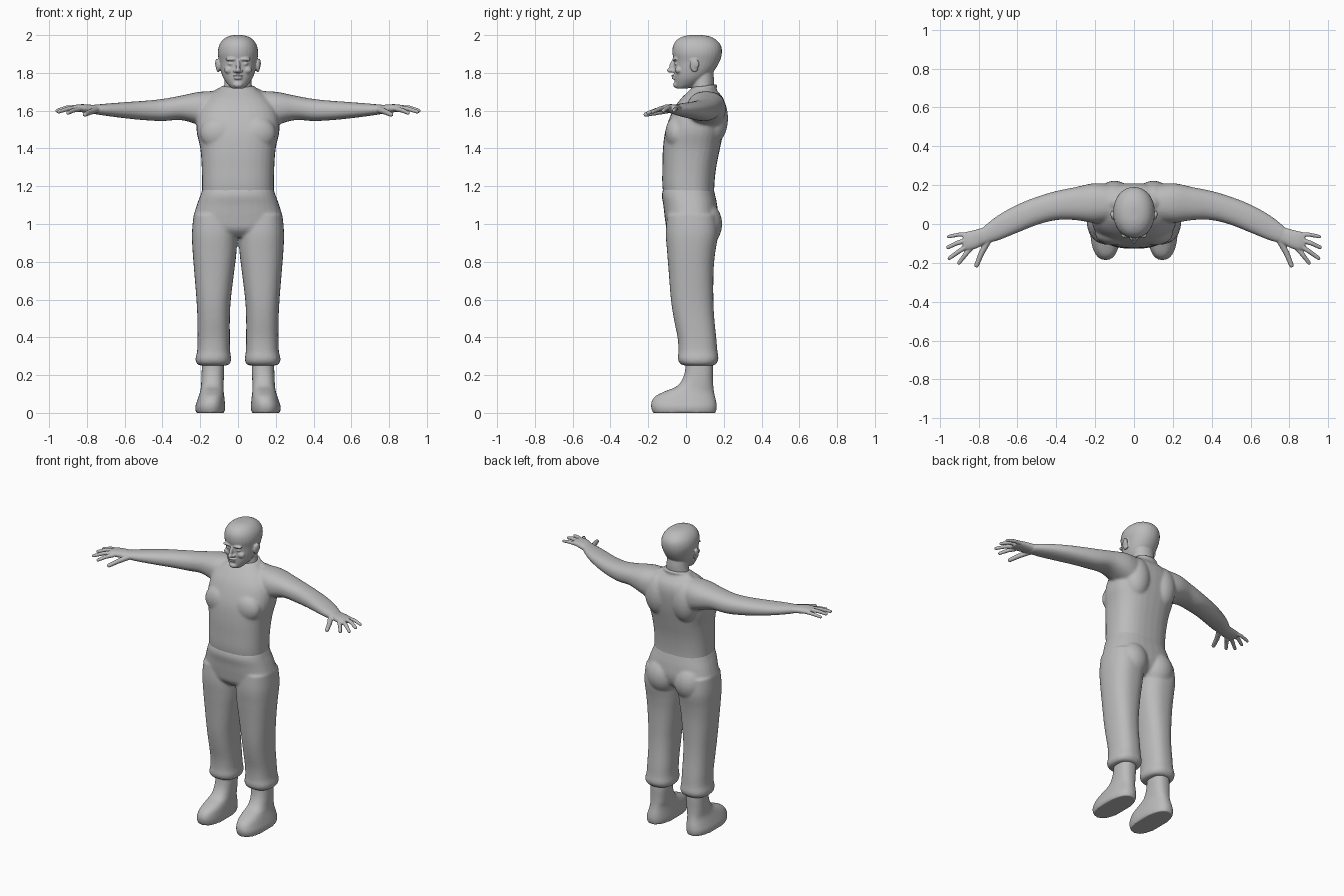
import bpy
import bmesh
import math
from mathutils import Matrix, Vector

if "Cube" in bpy.data.objects:
    bpy.data.objects.remove(bpy.data.objects["Cube"], do_unlink=True)

grey = bpy.data.materials.new("plain grey")
grey.use_nodes = True
grey.diffuse_color = (0.5, 0.5, 0.5, 1)
grey.node_tree.nodes["Principled BSDF"].inputs["Base Color"].default_value = (0.5, 0.5, 0.5, 1)

SIDES = (1, -1)


def smooth_rows(rows, steps=4):
    """Catmull-Rom interpolation between the given sections."""
    out = []
    for i in range(len(rows) - 1):
        quad = [rows[max(i - 1, 0)], rows[i], rows[i + 1], rows[min(i + 2, len(rows) - 1)]]
        for k in range(steps):
            t = k / steps
            out.append([b + 0.5 * t * (c - a + t * (2*a - 5*b + 4*c - d + t * (3*(b - c) + d - a)))
                        for a, b, c, d in zip(*quad)])
    return out + [rows[-1]]


def loft(bm, rows, axis="z", s=1, power=2.3, count=32):
    """Rows are (position, a0, a1, b0, b1): spans of x, y along z, or of y, z along x."""
    rings = []
    for p, a0, a1, b0, b1 in smooth_rows(rows):
        ring = []
        for i in range(count):
            t = math.tau * i / count
            c, d = math.cos(t), math.sin(t)
            a = (a0 + a1) / 2 + (a1 - a0) / 2 * math.copysign(abs(c) ** (2 / power), c)
            b = (b0 + b1) / 2 + (b1 - b0) / 2 * math.copysign(abs(d) ** (2 / power), d)
            x, y, z = (a, b, p) if axis == "z" else (p, a, b)
            ring.append(bm.verts.new((s * x, y, z)))
        rings.append(ring)
    for low, high in zip(rings, rings[1:]):
        for i in range(count):
            j = (i + 1) % count
            bm.faces.new((low[i], low[j], high[j], high[i]))
    bm.faces.new(rings[0][::-1])
    bm.faces.new(rings[-1])


def centred(rows):
    """Turn (z, half width, front, back) into full sections."""
    return [(z, -w, w, f, b) for z, w, f, b in rows]


def blob(bm, centre, radii, tilt=0.0):
    m = Matrix.Translation(centre) @ Matrix.Rotation(tilt, 4, "X") @ Matrix.Diagonal((*radii, 1))
    bmesh.ops.create_uvsphere(bm, u_segments=24, v_segments=14, radius=1, matrix=m)


def finger(bm, points, radius, s):
    """Chain of tapered joints with round knuckles."""
    pts = [Vector((s * x, y, z)) for x, y, z in points]
    for i, (a, b) in enumerate(zip(pts, pts[1:])):
        r0, r1 = radius * (1 - 0.14 * i), radius * (0.86 - 0.14 * i)
        turn = (b - a).to_track_quat("Z", "Y").to_matrix().to_4x4()
        bmesh.ops.create_cone(bm, cap_ends=True, segments=14, radius1=r0, radius2=r1,
                              depth=(b - a).length, matrix=Matrix.Translation((a + b) / 2) @ turn)
        blob(bm, b, (r1, r1, r1))


def finish(bm, name, voxel, passes):
    """Fuse the overlapping volumes into one smooth skin."""
    bmesh.ops.recalc_face_normals(bm, faces=bm.faces)
    mesh = bpy.data.meshes.new(name)
    bm.to_mesh(mesh)
    bm.free()
    mesh.materials.append(grey)
    obj = bpy.data.objects.new(name, mesh)
    bpy.context.collection.objects.link(obj)
    remesh = obj.modifiers.new("fuse", "REMESH")
    remesh.mode = "VOXEL"
    remesh.voxel_size = voxel
    remesh.use_smooth_shade = True
    relax = obj.modifiers.new("relax", "SMOOTH")
    relax.factor = 0.5
    relax.iterations = passes


# Shirt: torso, sleeves, shoulder blades and collar
bm = bmesh.new()
loft(bm, centred([(1.10, .19, -.11, .15), (1.2, .19, -.125, .15), (1.3, .192, -.125, .16),
                  (1.4, .2, -.122, .18), (1.5, .22, -.108, .2), (1.6, .21, -.07, .21),
                  (1.66, .17, -.03, .2), (1.70, .12, .01, .17), (1.73, .07, .04, .145)]), power=2.5)
for s in SIDES:
    loft(bm, [(.08, .01, .2, 1.47, 1.705), (.2, .005, .21, 1.52, 1.70), (.3, .02, .19, 1.55, 1.68),
              (.4, .02, .17, 1.545, 1.662), (.5, -.005, .14, 1.55, 1.652),
              (.6, -.045, .1, 1.56, 1.645), (.7, -.085, .045, 1.573, 1.637),
              (.78, -.105, -.018, 1.585, 1.63)], "x", s)
    blob(bm, (s * .1, .14, 1.56), (.09, .083, .14))
    blob(bm, (s * .1, -.05, 1.48), (.1, .06, .09))
    blob(bm, (s * .07, .11, 1.67), (.075, .05, .055))
collar = []
for i in range(24):
    t = math.tau * i / 24
    front = max(0, -math.sin(t))
    collar.append(Vector((.083 * math.cos(t), .085 + .072 * math.sin(t),
                          1.72 + .012 * math.sin(t) - .03 * front ** 3)))
for a, b in zip(collar, collar[1:] + collar[:1]):
    finger(bm, [a, b], .011, 1)
finish(bm, "shirt", .008, 6)

# Trousers: hips, seat, legs and gathered cuffs
bm = bmesh.new()
loft(bm, centred([(1.19, .186, -.12, .145), (1.15, .2, -.128, .155), (1.1, .218, -.12, .165),
                  (1.03, .236, -.112, .17), (.97, .22, -.1, .15), (.93, .1, -.06, .1)]), power=2.5)
for s in SIDES:
    loft(bm, [(1.05, .02, .235, -.1, .16), (.95, .006, .244, -.107, .17), (.85, .008, .24, -.1, .155),
              (.75, .02, .232, -.092, .146), (.6, .038, .22, -.08, .145), (.5, .043, .215, -.065, .15),
              (.4, .043, .214, -.045, .16), (.33, .042, .216, -.04, .166), (.285, .036, .225, -.043, .172),
              (.258, .045, .216, -.028, .158), (.25, .07, .19, 0, .14)], s=s, power=2.4)
    blob(bm, (s * .1, .095, 1.0), (.105, .097, .12))
finish(bm, "trousers", .008, 6)

# Shoes with rounded toes and ankle shafts
for s, label in zip(SIDES, ("left", "right")):
    bm = bmesh.new()
    loft(bm, [(0, .072, .222, -.175, .158), (.03, .068, .226, -.185, .163), (.06, .07, .218, -.182, .16),
              (.09, .073, .208, -.16, .153), (.115, .076, .2, -.11, .148), (.14, .076, .196, -.05, .145),
              (.18, .075, .194, -.018, .143), (.23, .073, .192, -.004, .143), (.29, .075, .19, 0, .14)],
         s=s, power=2.4)
    finish(bm, label + "_shoe", .007, 4)

# Hands: palm, four fingers and thumb
FINGERS = [
    ([(.85, -.053, 1.612), (.905, -.055, 1.61), (.955, -.065, 1.6)], .0125),
    ([(.85, -.08, 1.617), (.91, -.098, 1.615), (.957, -.12, 1.6)], .014),
    ([(.85, -.108, 1.615), (.9, -.14, 1.61), (.95, -.176, 1.594)], .014),
    ([(.84, -.125, 1.608), (.87, -.16, 1.602), (.9, -.2, 1.588)], .014),
    ([(.75, -.085, 1.605), (.785, -.15, 1.592), (.81, -.212, 1.58)], .0175),
]
for s, label in zip(SIDES, ("left", "right")):
    bm = bmesh.new()
    loft(bm, [(.72, -.09, .03, 1.58, 1.632), (.77, -.105, -.014, 1.585, 1.631),
              (.81, -.125, -.028, 1.59, 1.634), (.85, -.135, -.038, 1.594, 1.633),
              (.88, -.13, -.045, 1.6, 1.626)], "x", s)
    for points, radius in FINGERS:
        finger(bm, points, radius, s)
    finish(bm, label + "_hand", .004, 4)

# Head: skull, jaw, neck and facial features
bm = bmesh.new()
loft(bm, centred([(1.718, .03, -.05, .01), (1.735, .05, -.057, .06), (1.77, .076, -.06, .11),
                  (1.81, .091, -.062, .148), (1.86, .1, -.064, .178), (1.905, .107, -.072, .19),
                  (1.945, .1, -.068, .185), (1.975, .08, -.048, .16), (1.993, .052, -.015, .125),
                  (2.0, .02, .02, .085)]), power=2.1)
loft(bm, centred([(1.64, .085, .02, .155), (1.72, .075, .03, .148), (1.77, .07, .03, .148),
                  (1.83, .07, .04, .14)]), power=2)
blob(bm, (0, -.072, 1.835), (.012, .017, .036), -.25)
blob(bm, (0, -.08, 1.813), (.015, .021, .013))
blob(bm, (0, -.067, 1.785), (.026, .011, .006))
blob(bm, (0, -.064, 1.772), (.022, .012, .007))
blob(bm, (0, -.05, 1.737), (.026, .018, .017))
for s in SIDES:
    blob(bm, (s * .016, -.068, 1.81), (.01, .013, .009))
    blob(bm, (s * .036, -.059, 1.872), (.032, .014, .009))
    blob(bm, (s * .037, -.05, 1.848), (.016, .012, .009))
    blob(bm, (s * .048, -.038, 1.815), (.026, .02, .02))
    blob(bm, (s * .105, .042, 1.838), (.012, .022, .036), .2)
    blob(bm, (s * .113, .05, 1.85), (.008, .02, .026), .2)
finish(bm, "head", .0045, 3)
